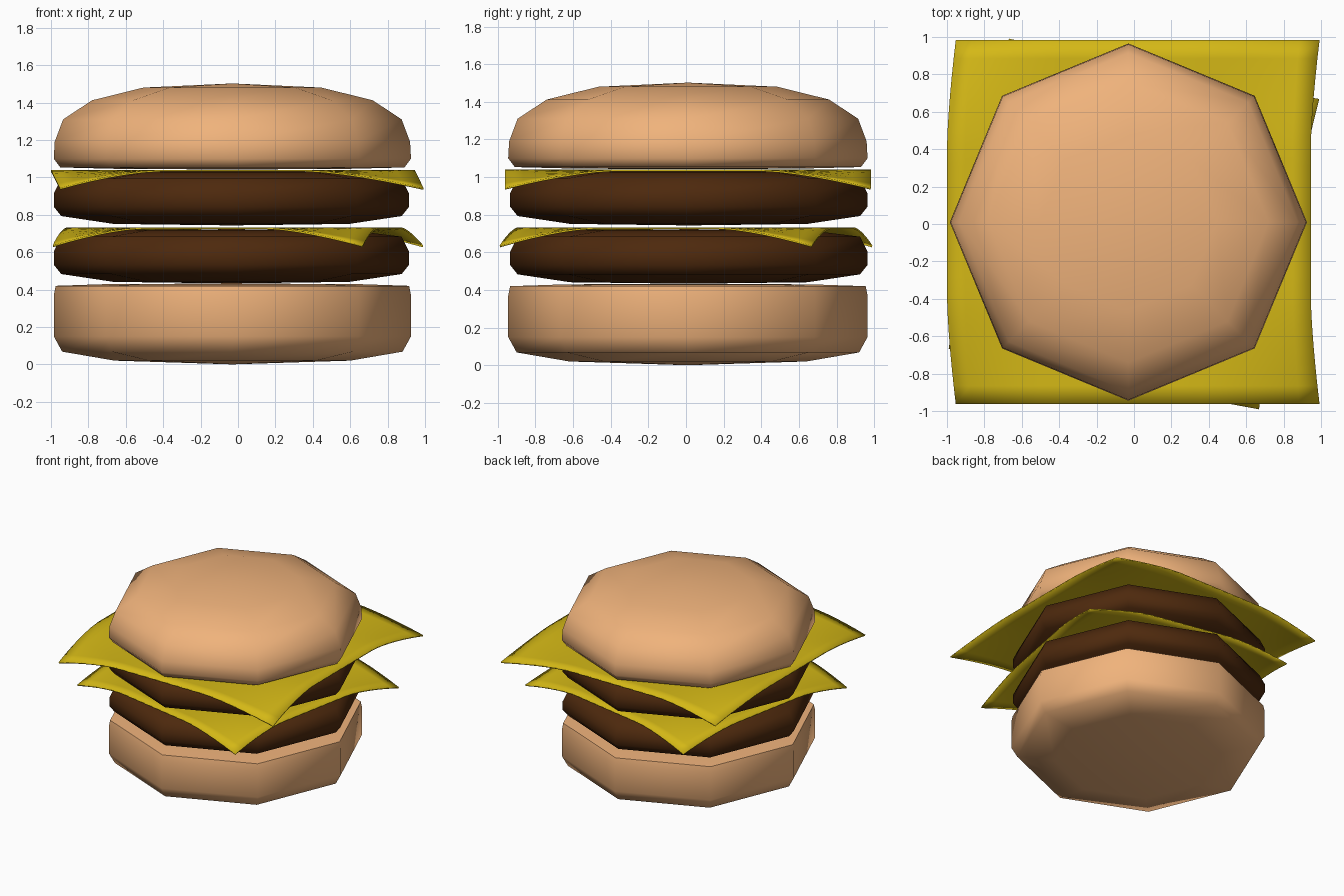
import bpy, bmesh, math
from mathutils import Matrix

if "Cube" in bpy.data.objects:
    bpy.data.objects.remove(bpy.data.objects["Cube"])


def material(name, color):
    m = bpy.data.materials.new(name)
    m.diffuse_color = (*color, 1)
    m.use_nodes = True
    m.node_tree.nodes["Principled BSDF"].inputs["Base Color"].default_value = m.diffuse_color
    return m


BUN = material("bread", (0.87, 0.45, 0.20))
MEAT = material("meat", (0.075, 0.022, 0.004))
CHEESE = material("cheese", (0.66, 0.48, 0.008))


def finish(bm, name, mat, angle):
    bmesh.ops.recalc_face_normals(bm, faces=bm.faces)
    me = bpy.data.meshes.new(name)
    bm.to_mesh(me)
    bm.free()
    me.materials.append(mat)
    ob = bpy.data.objects.new(name, me)
    bpy.context.collection.objects.link(ob)
    bpy.ops.object.select_all(action='DESELECT')
    ob.select_set(True)
    bpy.context.view_layer.objects.active = ob
    bpy.ops.object.shade_smooth_by_angle(angle=math.radians(angle))
    return ob


def lathe(name, profile, mat, center, sides=8):
    """Eight-sided solid from (radius, z) rings; radius 0 makes a pole."""
    bm = bmesh.new()
    rings = []
    for r, z in profile:
        n = 1 if r == 0 else sides
        rings.append([bm.verts.new((center[0] + r * math.cos(math.tau * i / sides),
                                    center[1] + r * math.sin(math.tau * i / sides), z))
                      for i in range(n)])
    for a, b in zip(rings, rings[1:]):
        for i in range(sides):
            j = (i + 1) % sides
            quad = [a[i % len(a)], a[j % len(a)], b[j % len(b)], b[i % len(b)]]
            bm.faces.new(list(dict.fromkeys(quad)))
    return finish(bm, name, mat, 60)


def cheese_slice(name, half, z, center, turn, shift):
    """Thin square sheet whose corners droop over the patty."""
    bm = bmesh.new()
    bmesh.ops.create_grid(bm, x_segments=20, y_segments=20, size=1)
    rot = Matrix.Rotation(math.radians(turn), 3, 'Z')
    bend = lambda t: max(0, (abs(t) - 0.4) / 0.6) ** 1.5
    for v in bm.verts:
        f = bend(v.co.x) * bend(v.co.y)
        v.co = rot @ v.co * half
        v.co.x += center[0] + shift * f
        v.co.y += center[1]
        v.co.z = z - 0.097 * f
    ob = finish(bm, name, CHEESE, 40)
    mod = ob.modifiers.new("thickness", 'SOLIDIFY')
    mod.thickness = 0.01
    mod.offset = -1
    return ob


# Buns
C = (-0.03, 0.01)
lathe("bottom_bun", [(0, 0), (0.63, 0.02), (0.91, 0.068), (0.955, 0.15), (0.955, 0.37),
                     (0.945, 0.42), (0.65, 0.43), (0, 0.432)], BUN, C)
lathe("top_bun", [(0, 1.042), (0.6, 1.045), (0.92, 1.053), (0.955, 1.10), (0.95, 1.19),
                  (0.905, 1.31), (0.75, 1.412), (0.475, 1.48), (0, 1.502)], BUN, C)

# Patties
for name, z in (("lower_patty", 0.433), ("upper_patty", 0.743)):
    lathe(name, [(0, z), (0.63, z + 0.008), (0.91, z + 0.05), (0.95, z + 0.10),
                 (0.95, z + 0.17), (0.91, z + 0.25), (0.63, z + 0.285), (0, z + 0.29)],
          MEAT, (-0.035, 0.015))

# Cheese slices
cheese_slice("lower_cheese", 0.845, 0.733, (-0.02, 0.0), -11, 0.02)
cheese_slice("upper_cheese", 0.9725, 1.04, (-0.0275, 0.01), 0, 0.047)
